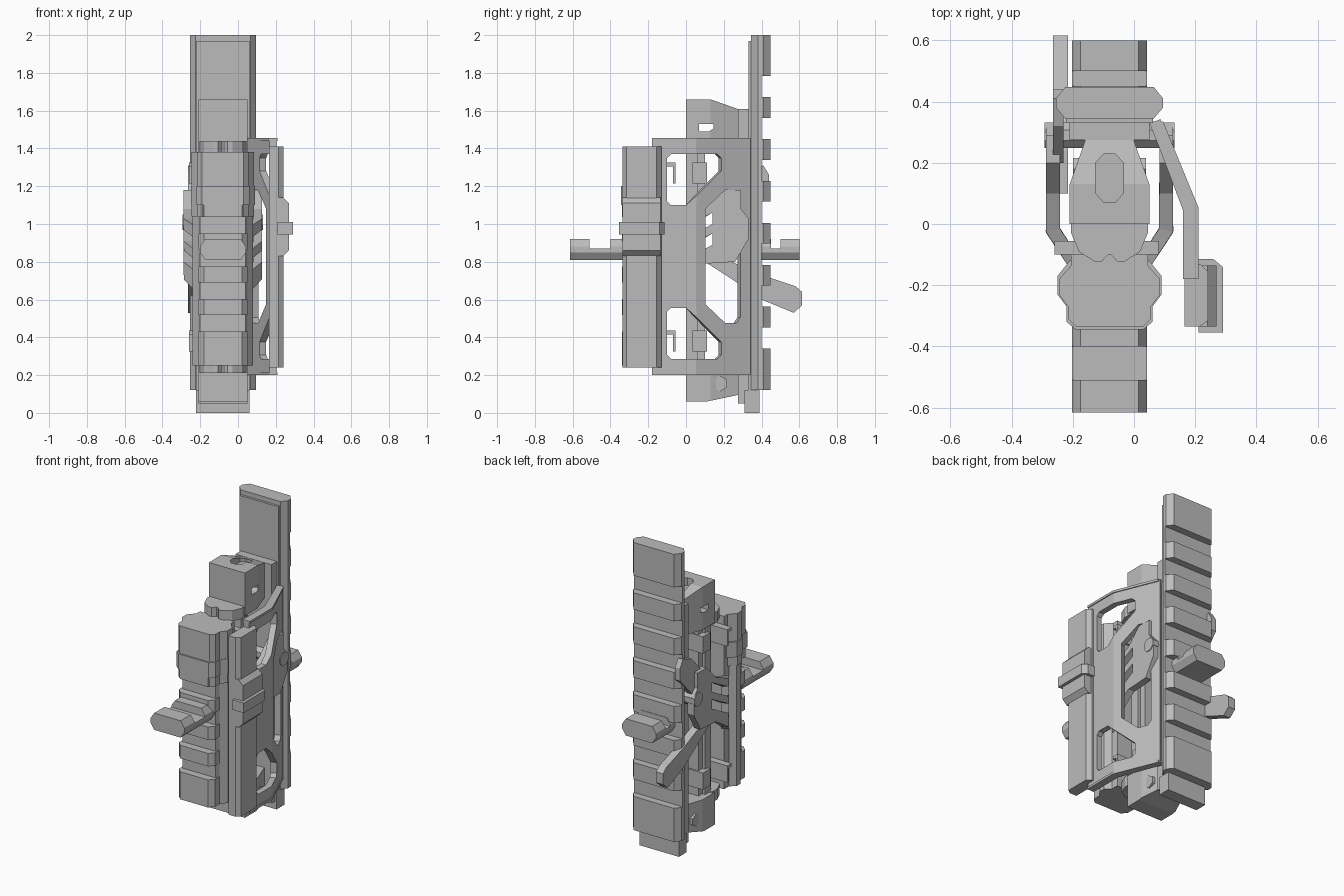
import bpy, bmesh, math
from mathutils import Vector

if "Cube" in bpy.data.objects:
    bpy.data.objects.remove(bpy.data.objects["Cube"])

CX = -0.08  # mid-plane of the rails and body
grey = bpy.data.materials.new("neutral_grey")
grey.use_nodes = True
grey.diffuse_color = (0.5, 0.5, 0.5, 1)
grey.node_tree.nodes["Principled BSDF"].inputs["Base Color"].default_value = grey.diffuse_color


def finish(name, bm):
    bmesh.ops.recalc_face_normals(bm, faces=bm.faces)
    mesh = bpy.data.meshes.new(name)
    bm.to_mesh(mesh)
    bm.free()
    mesh.materials.append(grey)
    obj = bpy.data.objects.new(name, mesh)
    bpy.context.collection.objects.link(obj)
    return obj


def place(axis, u, v, w):
    return Vector({"x": (w, u, v), "y": (u, w, v), "z": (u, v, w)}[axis])


def prism(name, axis, pts, a, b):
    """Extrude a closed outline along an axis from a to b."""
    bm = bmesh.new()
    face = bm.faces.new([bm.verts.new(place(axis, u, v, a)) for u, v in pts])
    ext = bmesh.ops.extrude_face_region(bm, geom=[face])
    verts = [g for g in ext["geom"] if isinstance(g, bmesh.types.BMVert)]
    bmesh.ops.translate(bm, verts=verts, vec=place(axis, 0, 0, b - a))
    return finish(name, bm)


def sym(half):
    """Mirror (half width, depth) pairs about the mid-plane."""
    return [(CX + w, d) for w, d in half] + [(CX - w, d) for w, d in reversed(half)]


def box(name, x0, x1, y0, y1, z0, z1):
    return prism(name, "z", [(x0, y0), (x1, y0), (x1, y1), (x0, y1)], z0, z1)


def disc(u, v, r, n, turn=0):
    return [(u + r * math.cos(turn + math.tau * i / n), v + r * math.sin(turn + math.tau * i / n))
            for i in range(n)]


def cut(obj, cutter):
    cutter.hide_render = True
    cutter.hide_viewport = True
    cutter.display_type = "WIRE"
    mod = obj.modifiers.new("cut", "BOOLEAN")
    mod.operation, mod.object, mod.solver = "DIFFERENCE", cutter, "EXACT"


def bent_panel(name, loops, bends, x_of_y, thick):
    """Fill (y, z) loops with holes, fold along the bend lines, thicken."""
    bm = bmesh.new()
    for loop in loops:
        vs = [bm.verts.new((0, y, z)) for y, z in loop]
        for i, v in enumerate(vs):
            bm.edges.new((v, vs[i - 1]))
    bmesh.ops.triangle_fill(bm, edges=bm.edges[:], use_beauty=True, use_dissolve=False)
    for y in bends:
        bmesh.ops.bisect_plane(bm, geom=bm.verts[:] + bm.edges[:] + bm.faces[:],
                               plane_co=(0, y, 0), plane_no=(0, 1, 0))
    for v in bm.verts:
        v.co.x = x_of_y(v.co.y)
    obj = finish(name, bm)
    mod = obj.modifiers.new("thickness", "SOLIDIFY")
    mod.thickness, mod.offset, mod.use_even_offset = thick, 0, True
    return obj


# Rear rail: base strip, wide flange, teeth
prism("rear_rail_base", "z", sym([(0.142, 0.33), (0.142, 0.39)]), 0, 1.97)
box("rear_rail_foot", CX - 0.142, CX + 0.142, 0.31, 0.39, 0, 0.12)
prism("rear_rail_flange", "z", sym([(0.145, 0.345), (0.175, 0.38), (0.175, 0.4)]), 0.12, 2)
for i in range(8):
    z0 = 0.12 if i == 0 else 0.23 + 0.222 * i
    z1 = 2.0 if i == 7 else 0.34 + 0.222 * i
    prism("rear_rail_tooth", "z", sym([(0.175, 0.4), (0.175, 0.41), (0.145, 0.447)]), z0, z1)
box("mount_plate", CX - 0.13, CX + 0.13, 0.275, 0.335, 0.05, 1.61)

# Front rail: flange, teeth, upper cover and collar
prism("front_rail_base", "z", sym([(0.125, -0.1), (0.125, -0.15), (0.16, -0.18),
                                   (0.16, -0.22), (0.13, -0.26), (0.12, -0.29)]), 0.25, 1.38)
for i in range(5):
    z0 = 0.25 if i == 0 else 0.345 + 0.173 * i
    prism("front_rail_tooth", "z", sym([(0.13, -0.25), (0.13, -0.31), (0.1, -0.34)]),
          z0, 0.43 + 0.173 * i)
prism("front_cover", "z", sym([(0.12, -0.13), (0.165, -0.18), (0.165, -0.23),
                               (0.135, -0.27), (0.135, -0.31), (0.11, -0.335)]), 1.04, 1.38)
prism("front_collar", "z", sym([(0.13, -0.12), (0.17, -0.17), (0.17, -0.23),
                                (0.14, -0.27), (0.14, -0.32), (0.11, -0.345)]), 1.1, 1.2)

# Central body: tapered end blocks joined by two columns
plan = [(CX - 0.13, 0), (CX - 0.13, 0.13), (CX - 0.077, 0.28),
        (CX + 0.077, 0.28), (CX + 0.13, 0.13), (CX + 0.13, 0)]
top_block = prism("body_top", "z", plan, 1.38, 1.66)
cut(top_block, prism("top_slope_cutter", "x", [(0.13, 1.66), (0.3, 1.6), (0.3, 1.8), (0.13, 1.8)], -0.4, 0.4))
socket = [(CX + u, 0.15 + v) for u, v in
          [(-0.045, -0.05), (-0.02, -0.078), (0.02, -0.078), (0.045, -0.05),
           (0.045, 0.05), (0.02, 0.078), (-0.02, 0.078), (-0.045, 0.05)]]
cut(top_block, prism("top_socket_cutter", "z", socket, 1.61, 1.8))
cut(top_block, prism("side_slot_cutter", "x", [(0.07, 1.49), (0.12, 1.49), (0.145, 1.505),
                                               (0.145, 1.53), (0.07, 1.53)], -0.4, 0.4))
bottom_block = prism("body_bottom", "z", plan, 0.06, 0.27)
cut(bottom_block, prism("bottom_slope_cutter", "x", [(0.11, 0.06), (0.3, 0.1), (0.3, 0), (0.11, 0)], -0.4, 0.4))
prism("bottom_nut", "x", disc(0.18, 0.155, 0.042, 6, math.pi / 6), CX - 0.12, CX + 0.12)
box("body_column", CX - 0.1, CX + 0.1, 0, 0.06, 0.25, 1.4)
box("body_spine", CX - 0.08, CX + 0.08, 0.05, 0.1, 0.25, 1.4)
for z in (0.38, 1.27):
    box("column_block", CX - 0.12, CX + 0.12, 0.035, 0.11, z - 0.055, z + 0.055)
    box("column_clip", CX - 0.18, CX + 0.16, -0.07, -0.055, z - 0.055, z + 0.055)
    box("clip_lip", CX - 0.18, CX + 0.16, -0.1, -0.055, z + 0.035, z + 0.055)
cap = sym([(0.125, 0.02), (0.125, -0.03), (0.1, -0.09), (0.05, -0.122), (0.025, -0.122), (0.005, -0.1)])
for z in (0.21, 1.37):
    prism("body_cap", "z", cap, z, z + 0.07)

# Side frame on the left: folded plate with three windows
ZM = 0.828


def flip(loop):
    return [(y, 2 * ZM - z) for y, z in loop]


corner = [(-0.1, 1.12), (-0.08, 1.1), (0.0, 1.1), (0.18, 1.28), (0.18, 1.35),
          (0.16, 1.37), (-0.08, 1.37), (-0.1, 1.35)]
half_window = [(0.28, 1.15), (0.26, 1.18), (0.2, 1.18), (0.095, 1.08)]
outline = [(-0.18, 0.2), (0.335, 0.2), (0.335, 1.455), (-0.18, 1.455)]
bent_panel("side_frame", [outline, corner, flip(corner), half_window + flip(half_window)[::-1]],
           [0.05], lambda y: 0.185 - max(0, y - 0.05) * 0.41, 0.038)
for z in (0.2, 1.44):
    prism("frame_lip", "z", [(0.16, -0.18), (0.21, -0.18), (0.21, 0.055), (0.095, 0.335),
                             (0.05, 0.335), (0.16, 0.045)], z, z + 0.015)

# Side rail with stepped cover
prism("side_rail", "z", [(0.165, -0.335), (0.215, -0.335), (0.242, -0.315), (0.242, -0.155),
                         (0.215, -0.13), (0.165, -0.13)], 0.24, 1.41)
prism("side_cover", "y", [(0.2, 0.83), (0.24, 0.83), (0.27, 0.86), (0.27, 1.11),
                          (0.24, 1.14), (0.2, 1.14)], -0.335, -0.135)
prism("side_collar", "z", [(0.21, -0.355), (0.29, -0.355), (0.29, -0.14), (0.26, -0.115),
                           (0.21, -0.115)], 0.945, 1.01)

# Pair of finger clamps, pivot and lever
clamp = [(0.33, 0.92), (0.33, 1.03), (0.29, 1.08), (0.29, 1.18), (0.2, 1.18), (0.1, 1.08),
         (-0.13, 0.98), (-0.13, 0.63), (0.1, 0.79), (0.26, 0.8)]
slots = [[(0.14, 1.06 - d), (0.14, 1.0 - d), (-0.09, 0.87 - d), (-0.09, 0.93 - d)] for d in (0, 0.11, 0.22)]
for side, label in ((1, "left"), (-1, "right")):
    bent_panel(label + "_clamp", [clamp] + slots[:2], [-0.02],
               lambda y: CX + side * (0.185 - max(0, -0.02 - y) * 0.65), 0.045)
prism("pivot_bolt", "x", disc(0.29, 1.01, 0.045, 8, math.pi / 8), CX - 0.213, CX + 0.213)
prism("lever", "x", [(0.1, 0.8), (0.24, 0.8), (0.4, 0.73), (0.58, 0.67), (0.615, 0.64),
                     (0.615, 0.57), (0.57, 0.53), (0.4, 0.6), (0.24, 0.71)], -0.265, -0.215)
prism("catch_lug", "x", [(0.2, 1.04), (0.31, 1.04), (0.44, 1.18), (0.44, 1.26), (0.41, 1.31),
                         (0.32, 1.28), (0.2, 1.15)], -0.265, -0.23)

# Cross hooks front and rear
low = sym([(0.095, 0.81), (0.122, 0.85), (0.122, 0.87)])
tall = sym([(0.095, 0.81), (0.122, 0.85), (0.122, 0.88), (0.095, 0.92)])
for label, a, b, c, d in (("front", -0.3, -0.4, -0.51, -0.615), ("rear", 0.39, 0.45, 0.5, 0.6)):
    prism(label + "_hook_root", "y", tall, a, b)
    prism(label + "_hook_arm", "y", low, b, c)
    prism(label + "_hook_tip", "y", tall, c, d)
